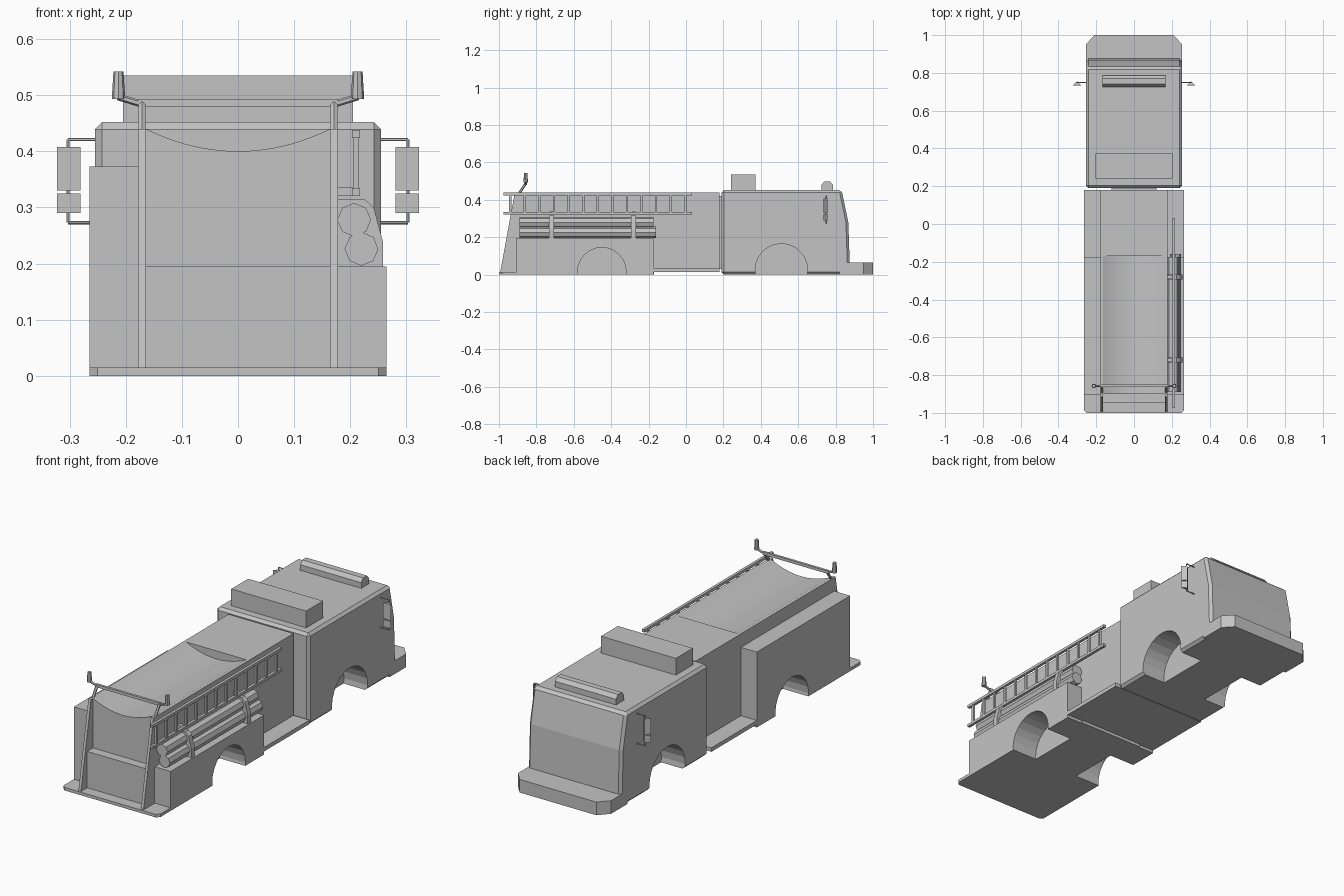
import bpy, bmesh, math
from mathutils import Vector

if "Cube" in bpy.data.objects:
    bpy.data.objects.remove(bpy.data.objects["Cube"])

paint = bpy.data.materials.new("light grey")
paint.use_nodes = True
grey = (0.55, 0.55, 0.55, 1)
paint.diffuse_color = grey
paint.node_tree.nodes["Principled BSDF"].inputs["Base Color"].default_value = grey


def finish(name, bm):
    bmesh.ops.recalc_face_normals(bm, faces=bm.faces)
    mesh = bpy.data.meshes.new(name)
    bm.to_mesh(mesh)
    bm.free()
    mesh.materials.append(paint)
    obj = bpy.data.objects.new(name, mesh)
    bpy.context.collection.objects.link(obj)
    return obj


def prism(name, pts, axis, a, b):
    """Extrude a 2D outline along an axis from a to b."""
    place = {"x": lambda p, t: (t, p[0], p[1]),
             "y": lambda p, t: (p[0], t, p[1]),
             "z": lambda p, t: (p[0], p[1], t)}[axis]
    bm = bmesh.new()
    face = bm.faces.new([bm.verts.new(place(p, a)) for p in pts])
    ext = bmesh.ops.extrude_face_region(bm, geom=[face])
    move = Vector(place((0, 0), b - a))
    verts = [g for g in ext["geom"] if isinstance(g, bmesh.types.BMVert)]
    bmesh.ops.translate(bm, verts=verts, vec=move)
    return finish(name, bm)


def box(name, x, y, z):
    return prism(name, [(x[0], y[0]), (x[1], y[0]), (x[1], y[1]), (x[0], y[1])], "z", *z)


def rod(name, p, q, r, sides=6, r2=None):
    p, q = Vector(p), Vector(q)
    bm = bmesh.new()
    bmesh.ops.create_cone(bm, cap_ends=True, segments=sides, radius1=r,
                          radius2=r if r2 is None else r2, depth=(q - p).length)
    turn = (q - p).to_track_quat("Z", "Y").to_matrix().to_4x4()
    turn.translation = (p + q) / 2
    bmesh.ops.transform(bm, matrix=turn, verts=bm.verts)
    return finish(name, bm)


def apply(obj, kind, **settings):
    mod = obj.modifiers.new(kind.lower(), kind)
    for key, value in settings.items():
        setattr(mod, key, value)
    bpy.context.view_layer.objects.active = obj
    bpy.ops.object.modifier_apply(modifier=mod.name)


def cut_arches(parts, y, z, r):
    for s in (-1, 1):
        cutter = rod("arch_cutter", (s * 0.125, y, z), (s * 0.4, y, z), r, 24)
        cutter.hide_render = True
        for part in parts:
            apply(part, "BOOLEAN", object=cutter, operation="DIFFERENCE", solver="EXACT")
        bpy.data.objects.remove(cutter)


# Cab with sloped windscreen and chamfered edges
cab = prism("cab", [(0.19, 0), (0.875, 0), (0.875, 0.07), (0.868, 0.28),
                    (0.832, 0.452), (0.19, 0.452)], "x", -0.255, 0.255)
apply(cab, "BEVEL", width=0.013, segments=1, limit_method="ANGLE", angle_limit=math.radians(50))
cut_arches([cab], 0.51, 0.025, 0.14)
prism("bumper", [(-0.255, 0.82), (0.255, 0.82), (0.255, 0.95), (0.21, 1),
                 (-0.21, 1), (-0.255, 0.95)], "z", 0, 0.065)
box("cab_roof_box", (-0.205, 0.205), (0.24, 0.372), (0.45, 0.535))
prism("roof_light_bar", [(0.725, 0.45), (0.785, 0.45), (0.785, 0.48), (0.77, 0.498),
                         (0.74, 0.498), (0.725, 0.48)], "x", -0.167, 0.167)

# Middle body, joint to the cab and running board
box("middle_body", (-0.178, 0.178), (-0.17, 0.18), (0.015, 0.44))
box("cab_joint", (-0.12, 0.12), (0.17, 0.2), (0.03, 0.42))
box("running_board", (-0.265, 0.265), (-0.18, 0.18), (0.015, 0.035))

# Rear body with a sagging hose bed
sag = [(0.164 * math.cos(t), 0.44 - 0.04 * math.sin(t) ** 2)
       for t in (math.pi * i / 16 for i in range(17))]
rear = prism("rear_body", [(-0.178, 0), (0.178, 0), (0.178, 0.44)] + sag + [(-0.178, 0.44)],
             "y", -0.9, -0.17)
lockers = [box("tall_locker", (-0.265, -0.178), (-0.905, -0.175), (0, 0.373)),
           box("low_locker", (0.178, 0.265), (-0.905, -0.175), (0, 0.195))]
cut_arches([rear] + lockers, -0.45, 0.015, 0.13)
for obj in bpy.context.selected_objects:
    obj.select_set(False)
rear.select_set(True)
bpy.context.view_layer.objects.active = rear
bpy.ops.object.shade_smooth_by_angle(angle=math.radians(14))

# Tailboard, lower rear cabinet and sloped side plates
prism("tailboard", [(-0.25, -1), (0.25, -1), (0.265, -0.985), (0.265, -0.9),
                    (-0.265, -0.9), (-0.265, -0.985)], "z", 0, 0.015)
box("rear_cabinet", (-0.164, 0.164), (-0.945, -0.9), (0.01, 0.195))
for s, side in ((-1, "right"), (1, "left")):
    prism(side + "_rear_plate", [(-0.993, 0.015), (-0.915, 0.44), (-0.885, 0.44), (-0.885, 0.015)],
          "x", s * 0.164, s * 0.178)
    # Rear lamp frame
    rod(side + "_lamp_post", (s * 0.171, -0.895, 0.43), (s * 0.171, -0.857, 0.486), 0.007)
    rod(side + "_lamp_arm", (s * 0.171, -0.857, 0.484), (s * 0.214, -0.857, 0.497), 0.006)
    rod(side + "_rear_lamp", (s * 0.213, -0.857, 0.493), (s * 0.213, -0.857, 0.542), 0.012, 8, 0.009)
    # Mirrors on a bracket
    top, low = (s * 0.303, 0.75, 0.421), (s * 0.303, 0.75, 0.273)
    rod(side + "_mirror_top_arm", (s * 0.24, 0.75, 0.421), top, 0.003)
    rod(side + "_mirror_low_arm", (s * 0.24, 0.75, 0.273), low, 0.003)
    rod(side + "_mirror_rod", low, top, 0.003)
    for name, z in (("main", (0.33, 0.408)), ("small", (0.29, 0.325))):
        prism(f"{side}_{name}_mirror", [(s * 0.281, 0.734), (s * 0.323, 0.734), (s * 0.302, 0.756)],
              "z", *z)
box("rear_lamp_bar", (-0.178, 0.178), (-0.863, -0.851), (0.479, 0.493))

# Ladder along the left side
for name, z in (("lower", 0.327), ("upper", 0.431)):
    box(f"ladder_{name}_rail", (0.203, 0.217), (-0.975, 0.033), (z - 0.007, z + 0.007))
for i in range(13):
    y = -0.94 + 0.078 * i
    box(f"ladder_rung_{i + 1}", (0.205, 0.215), (y - 0.006, y + 0.006), (0.327, 0.431))
for y in (-0.72, -0.28):
    box("ladder_bracket", (0.17, 0.205), (y - 0.01, y + 0.01), (0.32, 0.336))

# Stowed suction hoses with straps
rod("upper_hose", (0.207, -0.89, 0.278), (0.207, -0.175, 0.278), 0.03, 8)
rod("lower_hose", (0.22, -0.89, 0.226), (0.22, -0.16, 0.226), 0.03, 8)
for y in (-0.72, -0.28):
    prism("hose_strap", [(0.17, 0.195), (0.258, 0.195), (0.258, 0.24),
                         (0.242, 0.3), (0.225, 0.315), (0.17, 0.315)], "y", y - 0.013, y + 0.013)
